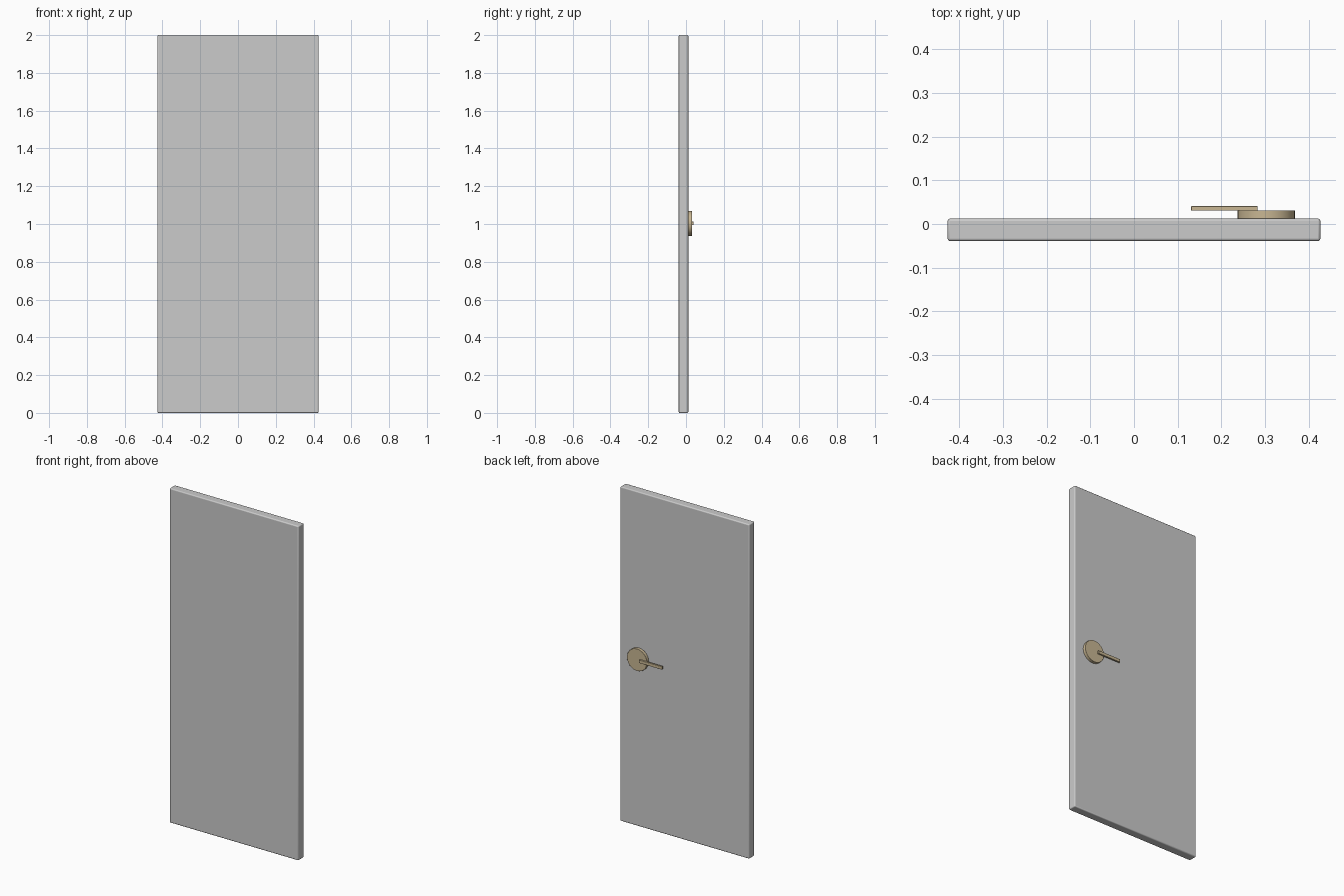
import bpy, math

if "Cube" in bpy.data.objects:
    bpy.data.objects.remove(bpy.data.objects["Cube"])

brass = bpy.data.materials.new("brass")
brass.diffuse_color = (0.58, 0.47, 0.29, 1)
brass.use_nodes = True
brass.node_tree.nodes["Principled BSDF"].inputs["Base Color"].default_value = brass.diffuse_color


def finish(ob, name, bevel, segments, mat=None):
    ob.name = name
    bpy.ops.object.transform_apply(location=False, rotation=True, scale=True)
    mod = ob.modifiers.new("soft_edges", 'BEVEL')
    mod.width = bevel
    mod.segments = segments
    mod.limit_method = 'ANGLE'
    mod.angle_limit = math.radians(40)
    if mat:
        ob.data.materials.append(mat)
    bpy.ops.object.shade_smooth_by_angle(angle=math.radians(35))


def box(name, x, y, z, bevel, segments, mat=None):
    # box from (min, max) pairs per axis
    bpy.ops.mesh.primitive_cube_add(size=1, location=[(a + b) / 2 for a, b in (x, y, z)])
    ob = bpy.context.object
    ob.scale = [b - a for a, b in (x, y, z)]
    finish(ob, name, bevel, segments, mat)


# Door slab with softened edges
box("door_panel", (-0.427, 0.427), (-0.039, 0.0125), (0, 2), 0.006, 3)

# Round rose plate on the back face
bpy.ops.mesh.primitive_cylinder_add(vertices=32, radius=0.066, depth=0.0185,
                                    location=(0.303, 0.0218, 1.003),
                                    rotation=(math.pi / 2, 0, 0))
finish(bpy.context.object, "handle_rose", 0.001, 2, brass)

# Lever bar pointing towards the door centre
box("handle_lever", (0.131, 0.283), (0.0305, 0.041), (0.994, 1.012), 0.001, 2, brass)
